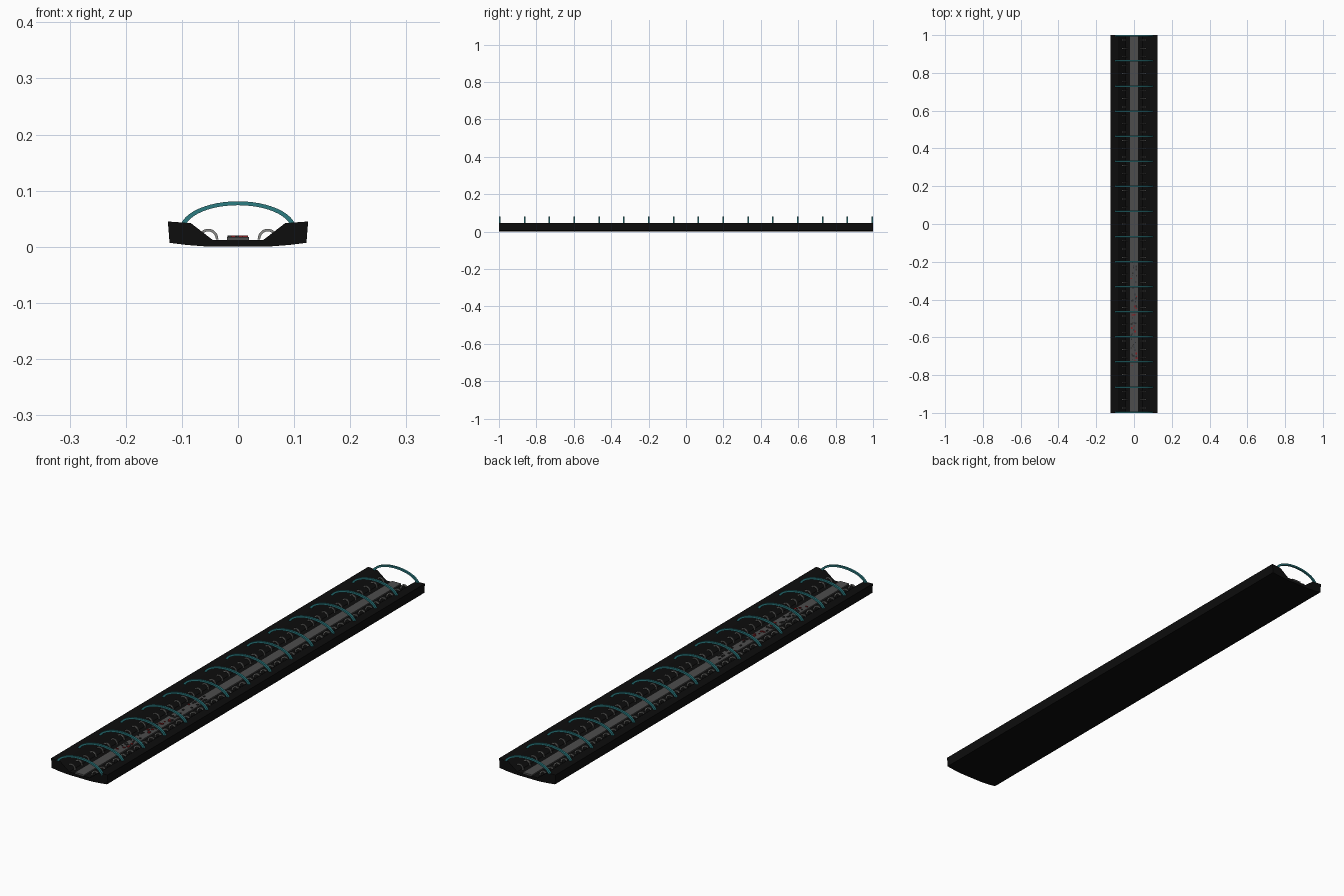
import bpy, bmesh, math, random

old = bpy.data.objects.get("Cube")
if old:
    bpy.data.objects.remove(old, do_unlink=True)
random.seed(4)


def material(name, rgb):
    m = bpy.data.materials.new(name)
    m.use_nodes = True
    col = (*rgb, 1)
    m.diffuse_color = col
    m.node_tree.nodes["Principled BSDF"].inputs["Base Color"].default_value = col
    return m


black = material("black", (0.004, 0.004, 0.004))
grey = material("rail grey", (0.075, 0.075, 0.075))
dark = material("dark grey", (0.03, 0.03, 0.03))
silver = material("hoop grey", (0.26, 0.26, 0.25))
teal = material("teal", (0.025, 0.2, 0.22))
red = material("red", (0.25, 0.015, 0.018))


def finish(name, bm, mat):
    bmesh.ops.recalc_face_normals(bm, faces=bm.faces)
    me = bpy.data.meshes.new(name)
    bm.to_mesh(me)
    bm.free()
    me.materials.append(mat)
    ob = bpy.data.objects.new(name, me)
    bpy.context.collection.objects.link(ob)
    return ob


def extrude_profile(bm, pts, y0, y1):
    """Solid with an (x, z) outline running from y0 to y1."""
    front = [bm.verts.new((x, y0, z)) for x, z in pts]
    back = [bm.verts.new((x, y1, z)) for x, z in pts]
    bm.faces.new(front)
    bm.faces.new(back[::-1])
    n = len(pts)
    for i in range(n):
        j = (i + 1) % n
        bm.faces.new((front[i], back[i], back[j], front[j]))


def band(cx, cz, outer, inner, steps, start=0.0):
    """Outline of an elliptical half ring."""
    angles = [start + (math.pi - 2 * start) * i / steps for i in range(steps + 1)]
    arc = lambda r, seq: [(cx + r[0] * math.cos(a), cz + r[1] * math.sin(a)) for a in seq]
    return arc(outer, angles) + arc(inner, angles[::-1])


def box(bm, x, y, z, sx, sy, sz):
    extrude_profile(bm, [(x - sx / 2, z), (x + sx / 2, z),
                         (x + sx / 2, z + sz), (x - sx / 2, z + sz)], y - sy / 2, y + sy / 2)


# Trough: half outline mirrored about the centre
half = [(0.05, 0.0), (0.09, 0.003), (0.122, 0.007), (0.125, 0.045),
        (0.084, 0.042), (0.045, 0.012)]
bm = bmesh.new()
extrude_profile(bm, half + [(-x, z) for x, z in half[::-1]], -1, 1)
finish("trough", bm, black)

# Central rail
bm = bmesh.new()
box(bm, 0, 0, 0.011, 0.04, 2, 0.006)
finish("centre_rail", bm, grey)

# Large arches across the trough
ARCHES = 16
gap = 1.992 / (ARCHES - 1)
bm = bmesh.new()
outline = band(0, 0.03, (0.104, 0.051), (0.095, 0.044), 24, 0.1)
for i in range(ARCHES):
    y = -0.996 + i * gap
    extrude_profile(bm, outline, y - 0.004, y + 0.004)
finish("arches", bm, teal)

# Small hoops on both sides of the rail
for side, name in ((-1, "right_hoops"), (1, "left_hoops")):
    bm = bmesh.new()
    outline = band(side * 0.053, 0.013, (0.018, 0.019), (0.0135, 0.0145), 12)
    for i in range(3 * (ARCHES - 1)):
        y = -0.996 + (i + 0.5) * gap / 3
        extrude_profile(bm, outline, y - 0.002, y + 0.002)
    finish(name, bm, silver)

# Small scattered pieces lying on the rail
for name, mat, count in (("dark_pieces", dark, 40), ("red_pieces", red, 14)):
    bm = bmesh.new()
    for i in range(count):
        box(bm, random.uniform(-0.015, 0.015), random.uniform(-0.75, -0.2), 0.0165,
            random.uniform(0.004, 0.009), random.uniform(0.004, 0.012), 0.0035)
    finish(name, bm, mat)
